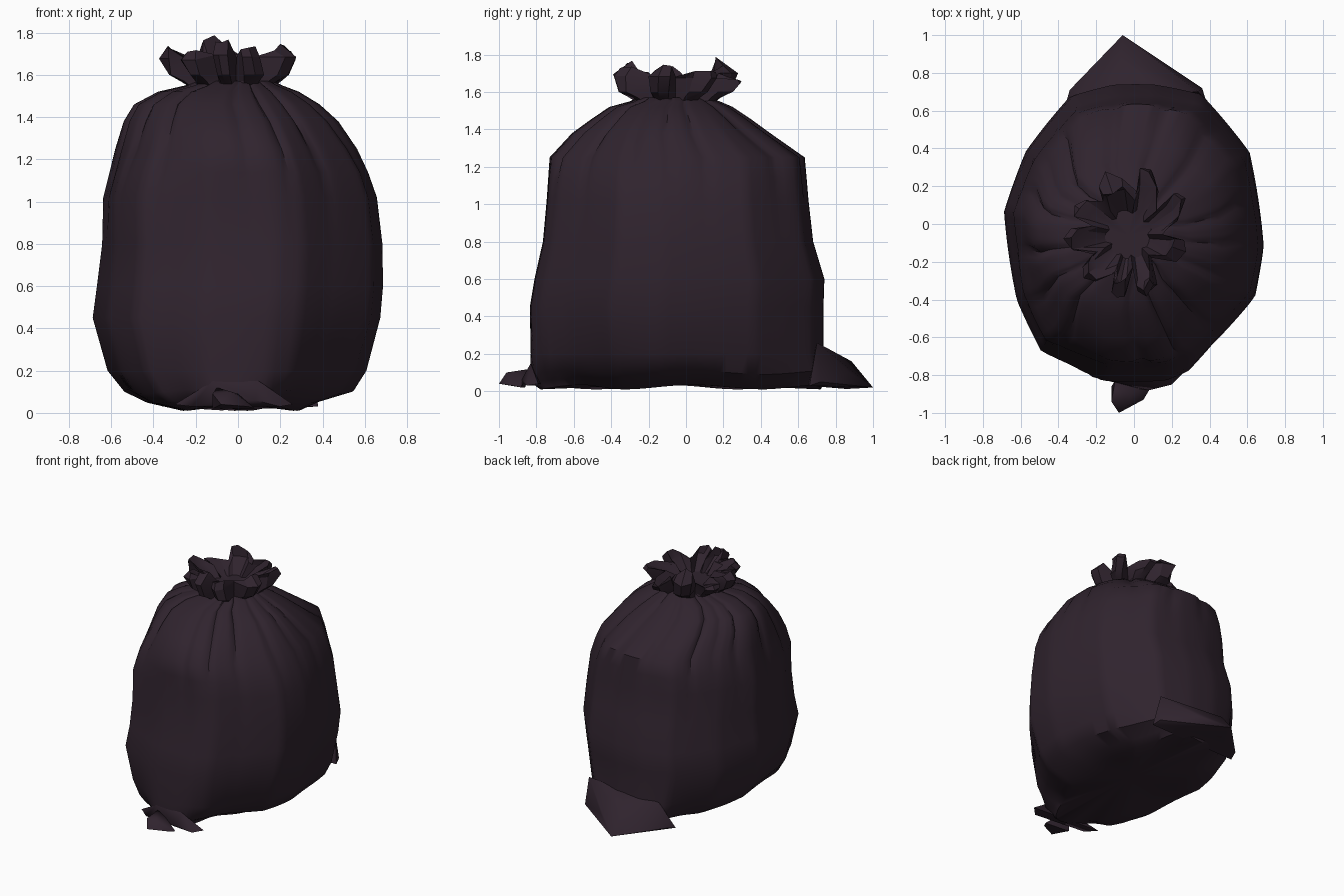
import bpy, bmesh, math, random
from mathutils import Vector

if "Cube" in bpy.data.objects:
    bpy.data.objects.remove(bpy.data.objects["Cube"])

random.seed(11)
mat = bpy.data.materials.new("dark plum plastic")
mat.diffuse_color = (0.029, 0.017, 0.027, 1)
mat.use_nodes = True
mat.node_tree.nodes["Principled BSDF"].inputs["Base Color"].default_value = mat.diffuse_color


def finish(bm, name, angle):
    bmesh.ops.recalc_face_normals(bm, faces=bm.faces)
    me = bpy.data.meshes.new(name)
    bm.to_mesh(me)
    bm.free()
    ob = bpy.data.objects.new(name, me)
    bpy.context.collection.objects.link(ob)
    me.materials.append(mat)
    bpy.ops.object.select_all(action='DESELECT')
    ob.select_set(True)
    bpy.context.view_layer.objects.active = ob
    bpy.ops.object.shade_smooth_by_angle(angle=math.radians(angle))
    return ob


def loft(rings, cap_first=False, cap_last=False):
    bm = bmesh.new()
    vs = [[bm.verts.new(p) for p in ring] for ring in rings]
    n = len(rings[0])
    for a, b in zip(vs, vs[1:]):
        for j in range(n):
            k = (j + 1) % n
            bm.faces.new((a[j], a[k], b[k], b[j]))
    for on, i, dz in ((cap_first, 0, 0.02), (cap_last, -1, 0)):
        if on:
            c = sum((Vector(p) for p in rings[i]), Vector()) / n
            cv = bm.verts.new((c.x, c.y, c.z + dz))
            for j in range(n):
                bm.faces.new((vs[i][(j + 1) % n], vs[i][j], cv))
    return bm


def hull(name, pts):
    bm = bmesh.new()
    for p in pts:
        bm.verts.new(p)
    bmesh.ops.convex_hull(bm, input=bm.verts)
    return finish(bm, name, 60)


# Bag body: height, then reach to left, right, front, back
PROFILE = [
    (0.01, .29, .32, .78, .72), (0.045, .45, .40, .83, .745),
    (0.09, .54, .55, .835, .745), (0.20, .62, .61, .83, .735),
    (0.45, .69, .675, .835, .735), (0.60, .67, .688, .81, .74),
    (0.80, .645, .685, .765, .68), (1.02, .64, .66, .745, .655),
    (1.14, .61, .62, .737, .645),
    (1.25, .585, .57, .73, .635), (1.38, .545, .48, .61, .45),
    (1.46, .495, .39, .50, .34), (1.52, .38, .29, .41, .25),
    (1.55, .25, .21, .30, .18), (1.57, .20, .17, .26, .13)]
# Plan outline of the widest part, counter-clockwise from the right
PLAN = [(.69, -.13), (.62, .38), (.36, .70), (.1, .74), (-.12, .74), (-.34, .69),
        (-.57, .39), (-.69, .07), (-.62, -.40), (-.50, -.68), (-.34, -.74),
        (-.16, -.83), (.18, -.83), (.30, -.78), (.42, -.63), (.65, -.40)]
UNIT = [(x / .69, (y + .045) / .785) for x, y in PLAN]
N = 128


def plan_radius(c, s):
    # Distance from the centre to the plan outline in direction (c, s)
    for (x0, y0), (x1, y1) in zip(UNIT, UNIT[1:] + UNIT[:1]):
        dx, dy = x1 - x0, y1 - y0
        den = c * dy - s * dx
        r = (x0 * dy - y0 * dx) / den
        u = (x0 * s - y0 * c) / den
        if r > 0 and -1e-6 <= u <= 1 + 1e-6:
            return r
    return 1


def pleat(t):
    # Irregular sharp creases pointing inward
    w = 7.5 * t + 0.9 * math.sin(2 * t + 1) + 0.6 * math.sin(5 * t)
    return -(1 - abs(math.sin(w))) ** 3


def bump(x, mid, width):
    return max(0, 1 - ((x - mid) / width) ** 2)


rings = []
for z, xl, xr, yf, yb in PROFILE:
    cx, cy, a, b = (xr - xl) / 2, (yb - yf) / 2, (xr + xl) / 2, (yb + yf) / 2
    gather = max(0, (z - 0.85) / 0.72)
    low = max(0, 1 - z / 0.45)
    ring = []
    for j in range(N):
        t = math.tau * j / N
        c, s = math.cos(t), math.sin(t)
        mix = 0.75 * (1 - gather ** 3)
        r = mix * plan_radius(c, s) + (1 - mix)
        r *= 1 + 0.15 * gather ** 2.2 * pleat(t)
        side = math.sin(2 * t) ** 2
        # Shoulders slope in on three diagonals, the back right stays full
        full = c > 0 and s > 0
        r *= 1 + side * bump(z, 1.36, .2) * (0.0 if full else -0.05)
        # Left front bulge at mid height, right front tucked in at the floor
        if c < 0 and s < 0:
            r *= 1 + 0.035 * side * bump(z, 0.95, .25)
        if c > 0 and s < 0:
            r *= 1 - 0.12 * side * bump(z, 0, .25)
        r *= 1 + 0.02 * low * side * math.sin(7 * t + 12 * z)
        dz = 0.012 * low * (1 + math.sin(6 * t + 1)) if z < .1 else 0
        ring.append((cx + a * r * c, cy + b * r * s, z + dz))
    rings.append(ring)
finish(loft(rings, True, True), "bag_body", 45)

# Gathered ruffle above the tie: uneven lobes that roll over into the throat
SHAPE = (0, .75, 1, .9)
LOBES = 9
edges = [0]
for i in range(LOBES):
    edges.append(edges[-1] + random.uniform(.6, 1.4))
lobe_z = [random.uniform(1.67, 1.76) for _ in range(LOBES)]
lobe_z[0], lobe_z[2], lobe_z[6] = 1.74, 1.79, 1.78
lobe_r = [random.uniform(.92, 1.08) for _ in range(LOBES)]
valley = [random.uniform(-.02, .07) for _ in range(LOBES)]
lean = [random.uniform(-.22, .22) for _ in range(LOBES)]
# Height, outer and valley radius, share of the lobe's variation
RUFFLE = [(1.545, .21, .19, 0), (1.57, .25, .16, .2), (1.60, .31, .15, .5),
          (1.66, .335, .16, .9), (0, .325, .17, 1),
          (1.66, .25, .14, .6), (1.60, .13, .10, .1)]
ruffle = []
for z, r_out, r_in, k in RUFFLE:
    ring = []
    for i in range(LOBES):
        for q, f in enumerate(SHAPE):
            u = edges[i] + (edges[i + 1] - edges[i]) * q / len(SHAPE)
            t = math.tau * u / edges[-1] + lean[i] * f * k
            low_r = r_in + valley[i] * k
            r = low_r + (r_out * lobe_r[i] - low_r) * f
            r += random.uniform(-.025, .025) * k
            h = z
            if z == 0:
                h = 1.69 + (lobe_z[i] - 1.69) * f + random.uniform(-.03, 0)
                r -= max(0, lobe_z[i] - 1.73) * 1.2 * f
            elif k == .9:
                h = 1.61 + (lobe_z[i] - 1.61) * 0.5
            elif k == .6:
                h = 1.62 + (lobe_z[i] - 1.62) * 0.45
            ring.append((-0.03 + 0.97 * r * math.cos(t),
                         -0.055 + 1.06 * r * math.sin(t), h))
    ruffle.append(ring)
finish(loft(ruffle, False, True), "gathered_ruffle", 30)

# Back corner: a broad flattened flap that runs into the body
hull("back_corner", [(-.06, 1.0, .02), (-.07, .885, .16), (.12, .87, .10),
                     (-.34, .71, .05), (.36, .72, .05), (-.26, .70, .22),
                     (.34, .70, .26), (.02, .73, .24), (-.08, .86, .012),
                     (-.36, .64, .03), (.38, .66, .03)])

# Front corner: a small folded tuft and the tuck it hangs from
hull("front_corner", [(-.08, -1.0, .04), (.05, -.93, .03), (-.12, -.94, .09),
                      (-.03, -.96, .10), (-.12, -.86, .02), (.08, -.88, .02),
                      (0, -.87, .09), (-.10, -.83, .12)])
hull("front_corner_fold", [(.08, -.88, .06), (.20, -.85, .03), (-.22, -.81, .03),
                           (.26, -.79, .04), (-.30, -.75, .04), (-.02, -.86, .08),
                           (.10, -.83, .15), (-.12, -.83, .15)])
